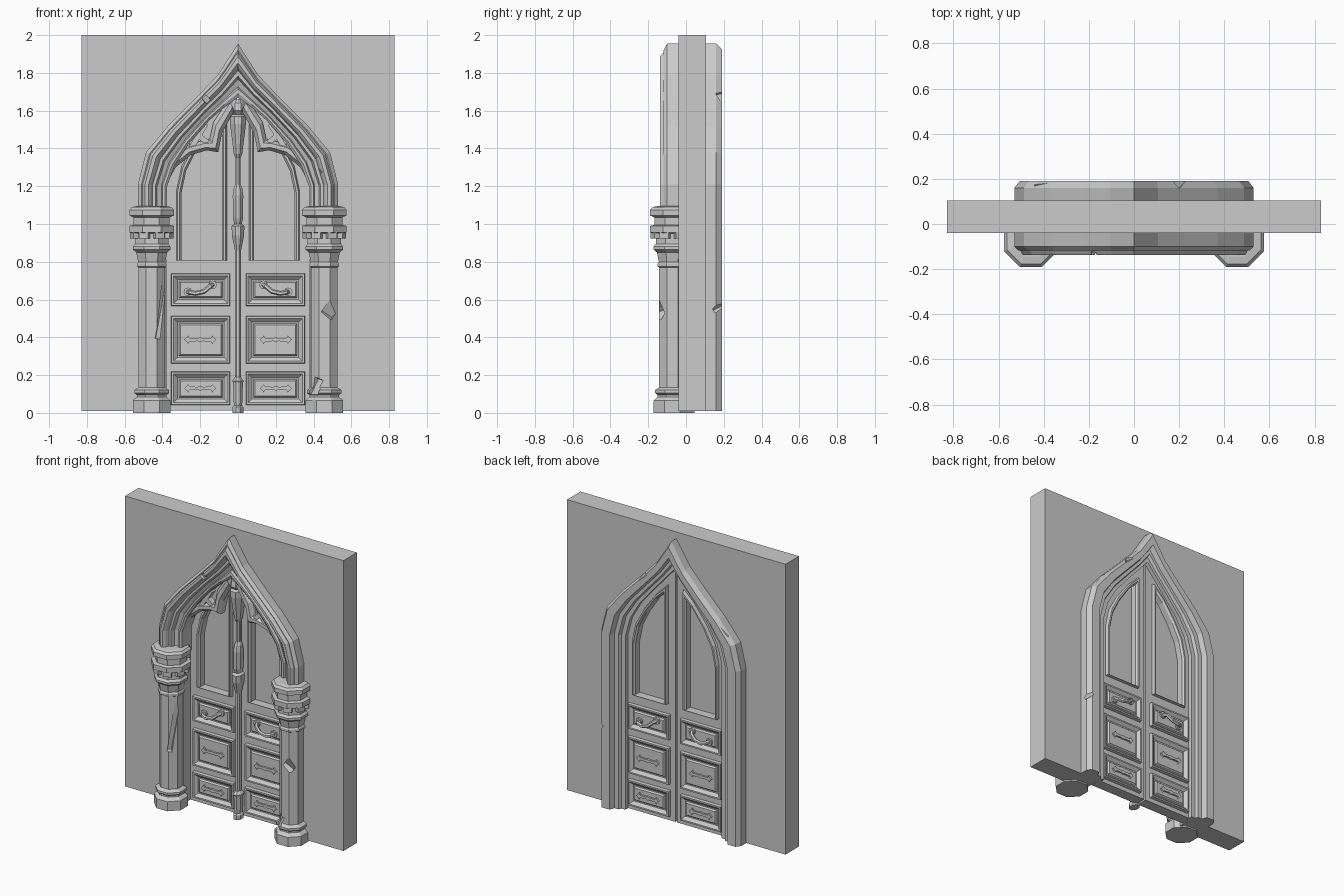
import bpy, bmesh, math
from mathutils import Vector, Euler

if "Cube" in bpy.data.objects:
    bpy.data.objects.remove(bpy.data.objects["Cube"])

FRONT, BACK = -0.04, 0.105          # wall faces


def make(name, verts, faces):
    bm = bmesh.new()
    vs = [bm.verts.new(v) for v in verts]
    for f in faces:
        bm.faces.new([vs[i] for i in f])
    bmesh.ops.recalc_face_normals(bm, faces=bm.faces)
    me = bpy.data.meshes.new(name)
    bm.to_mesh(me)
    bm.free()
    ob = bpy.data.objects.new(name, me)
    bpy.context.collection.objects.link(ob)
    return ob


def rings(name, loops, wrap=False, cap=True):
    """Join equal-sized point loops; wrap joins last to first, cap fills the ends."""
    n, m = len(loops[0]), len(loops)
    verts = [p for lp in loops for p in lp]
    faces = []
    for i in range(m if wrap else m - 1):
        a, b = i * n, (i + 1) % m * n
        for j in range(n):
            k = (j + 1) % n
            faces.append((a + j, a + k, b + k, b + j))
    if cap and not wrap:
        faces += [tuple(range(n)), tuple(range((m - 1) * n, m * n))]
    return make(name, verts, faces)


def moulding(name, inner, outer, prof, wrap=False):
    """Sweep a (t, y) section between an inner and an outer outline."""
    loops = [[(a[0] + (b[0] - a[0]) * t, y, a[1] + (b[1] - a[1]) * t) for t, y in prof]
             for a, b in zip(inner, outer)]
    return rings(name, loops, wrap)


def lathe(name, cx, cy, prof, n=8):
    k = 1 / math.cos(math.pi / n)
    return rings(name, [[(cx + r * k * math.cos((i + .5) * math.tau / n),
                          cy + r * k * math.sin((i + .5) * math.tau / n), z)
                         for i in range(n)] for r, z in prof])


def box(name, x0, x1, y0, y1, z0, z1):
    return rings(name, [[(x0, y0, z), (x1, y0, z), (x1, y1, z), (x0, y1, z)] for z in (z0, z1)])


def plate(name, pts, y0, y1):
    return rings(name, [[(x, y, z) for x, z in pts] for y in (y0, y1)])


def tube(name, pts, r):
    cu = bpy.data.curves.new(name, 'CURVE')
    cu.dimensions, cu.bevel_depth, cu.bevel_resolution, cu.use_fill_caps = '3D', r, 1, True
    sp = cu.splines.new('POLY')
    sp.use_smooth = False
    sp.points.add(len(pts) - 1)
    for p, q in zip(sp.points, pts):
        p.co = (*q, 1)
    ob = bpy.data.objects.new(name, cu)
    bpy.context.collection.objects.link(ob)


def chip(target, loc, size, rot):
    """Cut a wedge out of a part to show wear."""
    c = box("chip_cutter", -.5, .5, -.5, .5, -.5, .5)
    c.location, c.scale, c.rotation_euler = loc, size, Euler(rot)
    c.hide_render = True
    c.display_type = 'WIRE'
    m = target.modifiers.new("chip", 'BOOLEAN')
    m.operation, m.object, m.solver = 'DIFFERENCE', c, 'EXACT'


def both(half):
    """Mirror a right-hand path that ends on the centre line."""
    return half + [(-x, z) for x, z in half[-2::-1]]


outer = [(.53, 1.21), (.487, 1.38), (.37, 1.52), (.22, 1.67), (.106, 1.79), (0, 1.955)]
inner = [(.375, 1.2), (.335, 1.31), (.26, 1.425), (.15, 1.55), (.07, 1.62), (0, 1.67)]
back_in = [(.365, 1.2), (.33, 1.33), (.26, 1.45), (.15, 1.58), (.07, 1.67), (0, 1.75)]

# wall with a pointed doorway
W = .828
hole = [(.385, .01), (.385, 1.2), (.35, 1.34), (.28, 1.46), (.16, 1.6), (.08, 1.68), (0, 1.76)]
edge = [(W, .01), (W, 1.2), (W, 1.5), (W, 2), (.45, 2), (.2, 2), (0, 2)]
moulding("wall", both(hole), both(edge), [(0, FRONT), (1, FRONT), (1, BACK), (0, BACK)])

# front ogee arch with deep reveal
front_sec = [(0, .06), (0, -.07), (.08, -.08), (.16, -.08), (.2, -.065), (.34, -.075), (.4, -.1),
             (.5, -.1), (.56, -.125), (.64, -.138), (.76, -.138), (.84, -.115), (.88, -.118),
             (1, -.1), (1, -.03), (.15, -.03), (.15, .06)]
arch = moulding("front_arch", both([(.375, 1.04)] + inner), both([(.53, 1.04)] + outer), front_sec)
chip(arch, (-.19, -.15, 1.68), (.12, .05, .03), (.3, .8, .2))
chip(arch, (.42, -.13, 1.28), (.05, .04, .02), (.5, .5, .3))

# back frame down to the floor
back_sec = [(0, .08), (0, .135), (.18, .135), (.24, .155), (.42, .155), (.5, .19), (.86, .19),
            (1, .16), (1, .1), (.2, .1), (.2, .08)]
frame = moulding("back_frame", both([(.365, .01)] + back_in), both([(.53, .01)] + outer), back_sec)
chip(frame, (.21, .2, 1.69), (.06, .06, .06), (.3, .7, .78))
chip(frame, (.54, .19, .55), (.07, .07, .04), (.5, .6, .78))
chip(frame, (-.42, .2, 1.48), (.03, .06, .12), (.2, .7, .5))

# columns: octagonal base, shaft and ringed capital
col = [(.1, 0), (.1, .065), (.09, .075), (.078, .085), (.078, .095), (.092, .105), (.092, .12),
       (.07, .135), (.07, .77), (.078, .775), (.078, .79), (.072, .8), (.082, .85), (.1, .865),
       (.1, .88), (.088, .895), (.088, .95), (.118, .955), (.118, .99), (.095, .995), (.095, 1.035),
       (.118, 1.045), (.118, 1.075), (.105, 1.09), (.075, 1.095)]
CY = -.072
for s in (-1, 1):
    c = lathe("column", s * .457, CY, col)
    if s > 0:
        chip(c, (.49, -.145, .54), (.07, .05, .07), (.5, .6, .3))
        chip(c, (.40, -.15, .13), (.05, .06, .12), (.2, .4, .7))
    else:
        chip(c, (-.40, -.125, .56), (.03, .05, .34), (.1, .15, .75))
    # blocks under the capital ring
    for i in range(8):
        a = (i + .5) * math.tau / 8
        b = box("capital_block", -.014, .014, -.026, .026, -.018, .018)
        b.location = (s * .457 + .1 * math.cos(a), CY + .1 * math.sin(a), .94)
        b.rotation_euler.z = a

# central turned mullion, standing against the recessed doors
mull = [(.028, 0), (.028, .03), (.022, .04), (.026, .16), (.03, .17), (.016, .19), (.016, .86),
        (.032, .94), (.034, .99), (.02, 1.0), (.026, 1.03), (.028, 1.15), (.022, 1.19),
        (.014, 1.21), (.014, 1.35), (.022, 1.37), (.042, 1.53), (.042, 1.57), (.03, 1.58),
        (.042, 1.6), (.036, 1.64), (.02, 1.66)]
m = lathe("mullion", 0, 0, mull)
m.location.y, m.scale.y = .005, 1.4

# pierced, cusped tracery below the arch
low = [(.39, 1.19), (.33, 1.3), (.25, 1.365), (.165, 1.39), (.105, 1.38), (.085, 1.48), (.02, 1.6)]
top = [(.42, 1.25), (.35, 1.36), (.27, 1.42), (.19, 1.44), (.15, 1.45), (.13, 1.54), (.05, 1.66)]
for s in (-1, 1):
    moulding("tracery_cusp", [(s * x, z) for x, z in low], [(s * x, z) for x, z in top],
             [(0, .01), (0, -.035), (.3, -.06), (.7, -.06), (1, -.035), (1, .01)])
    plate("tracery_web", [(s * x, z) for x, z in top[1:] + [(.16, 1.57), (.27, 1.45)]], .01, -.015)
    for a, b in (((.16, 1.43), (.25, 1.5)), ((.25, 1.40), (.17, 1.53)), ((.3, 1.38), (.3, 1.43))):
        d = (Vector(b) - Vector(a)).normalized() * .014
        pts = [(a[0] - d.y, a[1] + d.x), (b[0] - d.y, b[1] + d.x),
               (b[0] + d.y, b[1] - d.x), (a[0] + d.y, a[1] - d.x)]
        plate("tracery_strut", [(s * x, z) for x, z in pts], 0, -.055)

# door leaves, detailed on both faces
leaf_out = [(.006, .8), (.38, .8), (.38, 1.2), (.345, 1.36), (.265, 1.48), (.13, 1.63), (.006, 1.755)]
leaf_in = [(.085, .81), (.3, .81), (.3, 1.16), (.275, 1.28), (.22, 1.39), (.14, 1.51), (.085, 1.56)]
leaf_sec = [(0, -.035), (0, .022), (.12, .035), (.25, .035), (.33, .012), (1, .012), (1, -.035)]
panel_sec = [(0, 0), (.004, .034), (.014, .034), (.034, .016), (.042, .016), (.05, .026)]
panels = [(.565, .74), (.26, .515), (.04, .22)]
cross = [(.085, 0), (.07, .014), (.064, .022), (.056, .009), (.012, .008), (0, .013)]

for face, sign in ((.043, -1), (.095, 1)):
    for s in (-1, 1):
        Y = lambda d: face + sign * d
        moulding("window_leaf", [(s * x, z) for x, z in leaf_in], [(s * x, z) for x, z in leaf_out],
                 [(t, Y(d)) for t, d in leaf_sec], wrap=True)
        box("lower_leaf", s * .006, s * .38, Y(-.035), Y(.012), .012, .81)
        if sign < 0:
            plate("window_pane", [(s * x, z) for x, z in leaf_out], .066, .074)
        for n, (z0, z1) in enumerate(panels):
            rings("door_panel", [[(s * (.04 + i), Y(d), z0 + i), (s * (.355 - i), Y(d), z0 + i),
                                  (s * (.355 - i), Y(d), z1 - i), (s * (.04 + i), Y(d), z1 - i)]
                                 for i, d in panel_sec])
            cx, cz = s * .2, (z0 + z1) / 2
            if n:
                # flat metal ornament
                right = cross + [(-x, z) for x, z in cross[-2::-1]]
                pts = right + [(x, -z) for x, z in right[-2:0:-1]]
                plate("panel_ornament", [(cx + x, cz + z) for x, z in pts], Y(.02), Y(.038))
            else:
                # slanted pull handle with end rosettes
                ends = [(s * .135, cz + .025), (s * .265, cz - .012)]
                for x, z in ends:
                    plate("handle_rosette", [(x + .023 * math.cos(k * math.tau / 8),
                                              z + .023 * math.sin(k * math.tau / 8))
                                             for k in range(8)], Y(.02), Y(.038))
                tube("door_handle", [(ends[0][0], Y(.03), ends[0][1]), (s * .148, Y(.058), cz + .018),
                                     (s * .18, Y(.066), cz - .01), (s * .225, Y(.066), cz - .02),
                                     (s * .255, Y(.058), cz - .014),
                                     (ends[1][0], Y(.03), ends[1][1])], .013)
